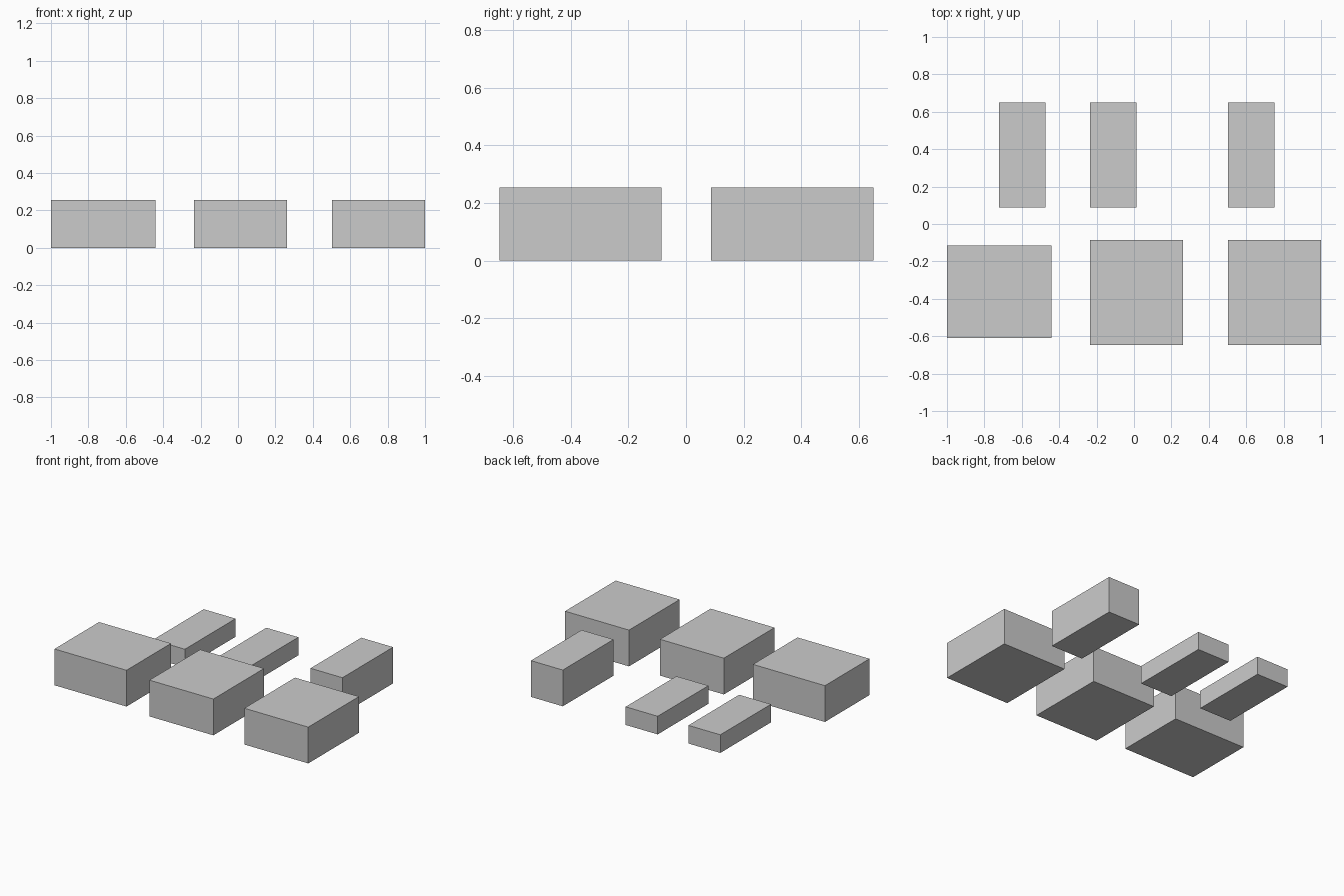
import bpy

if "Cube" in bpy.data.objects:
    bpy.data.objects.remove(bpy.data.objects["Cube"])

LAYER = 0.1275  # height of one slab


def slab(name, x0, x1, y0, y1, level):
    bpy.ops.mesh.primitive_cube_add(
        size=1, location=((x0 + x1) / 2, (y0 + y1) / 2, (level + 0.5) * LAYER))
    ob = bpy.context.object
    ob.name = name
    ob.scale = (x1 - x0, y1 - y0, LAYER)
    bpy.ops.object.transform_apply(location=False, rotation=False, scale=True)


# Stacks: name, x range, y range, number of slabs
stacks = [
    ("front_left_block", -1.0, -0.44, -0.61, -0.115, 2),   # turned a quarter
    ("front_middle_block", -0.235, 0.262, -0.648, -0.085, 2),
    ("front_right_block", 0.503, 1.0, -0.648, -0.085, 2),
    ("back_left_bar", -0.722, -0.474, 0.087, 0.65, 1),
    ("back_middle_bar", -0.235, 0.014, 0.087, 0.65, 1),
    ("back_right_bar", 0.503, 0.751, 0.087, 0.65, 2),
]
for name, x0, x1, y0, y1, count in stacks:
    for level in range(count):
        slab(f"{name}_{('lower', 'upper')[level]}", x0, x1, y0, y1, level)
